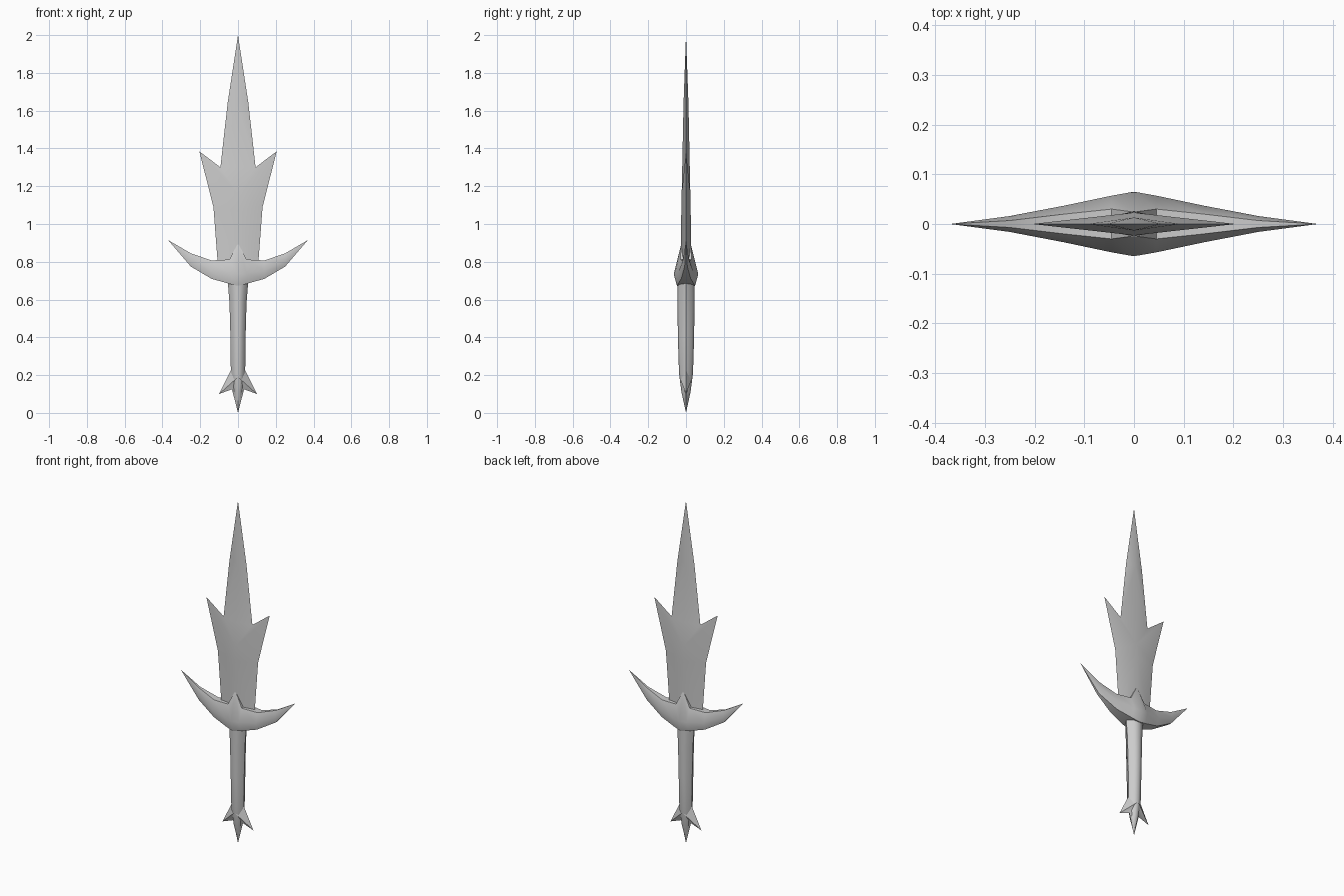
import bpy, bmesh, math

cube = bpy.data.objects.get("Cube")
if cube:
    bpy.data.objects.remove(cube, do_unlink=True)

steel = bpy.data.materials.new("grey_steel")
steel.use_nodes = True
GREY = (0.6, 0.6, 0.6, 1)
steel.diffuse_color = GREY
steel.node_tree.nodes["Principled BSDF"].inputs["Base Color"].default_value = GREY


def finish(name, bm, angle):
    """Weld the mesh, add it to the scene and shade it."""
    bmesh.ops.remove_doubles(bm, verts=bm.verts[:], dist=0.0004)
    bmesh.ops.recalc_face_normals(bm, faces=bm.faces[:])
    mesh = bpy.data.meshes.new(name)
    bm.to_mesh(mesh)
    bm.free()
    mesh.materials.append(steel)
    obj = bpy.data.objects.new(name, mesh)
    bpy.context.collection.objects.link(obj)
    bpy.ops.object.select_all(action="DESELECT")
    obj.select_set(True)
    bpy.context.view_layer.objects.active = obj
    bpy.ops.object.shade_smooth_by_angle(angle=math.radians(angle))
    return obj


def loft(name, rings, angle):
    """Skin a closed body over rings of equal point count."""
    bm = bmesh.new()
    rows = [[bm.verts.new(p) for p in ring] for ring in rings]
    for a, b in zip(rows, rows[1:]):
        for i in range(len(a)):
            j = (i + 1) % len(a)
            bm.faces.new((a[i], a[j], b[j], b[i]))
    bm.faces.new(rows[0])
    bm.faces.new(rows[-1])
    return finish(name, bm, angle)


def ridged_plate(name, stations, angle):
    """Diamond-section plate; station = edge x, edge z, ridge z, ridge y."""
    bm = bmesh.new()
    for sx in (-1, 1):
        for sy in (-1, 1):
            edge = [bm.verts.new((sx * x, 0, z)) for x, z, _, _ in stations]
            ridge = [bm.verts.new((0, sy * y, rz)) for _, _, rz, y in stations]
            for i in range(len(stations) - 1):
                # the last station is the point
                if i == len(stations) - 2:
                    bm.faces.new((edge[i], edge[i + 1], ridge[i]))
                else:
                    bm.faces.new((edge[i], edge[i + 1], ridge[i + 1], ridge[i]))
    return finish(name, bm, angle)


# Blade with a barb on each side
ridged_plate("blade", [
    (0.105, 0.76, 0.76, 0.027),
    (0.13, 1.09, 1.07, 0.025),
    (0.205, 1.385, 1.16, 0.023),
    (0.093, 1.30, 1.30, 0.02),
    (0.055, 1.64, 1.64, 0.013),
    (0, 2.0, 2.0, 0),
], 40)

# Curved crossguard with a central spike
# x, top z, top y, ridge z, ridge y, bottom z, bottom y
half = [
    (0, 0.90, 0.024, 0.735, 0.065, 0.673, 0.048),
    (0.045, 0.812, 0.03, 0.74, 0.057, 0.683, 0.042),
    (0.14, 0.807, 0.02, 0.753, 0.037, 0.71, 0.025),
    (0.25, 0.845, 0.007, 0.808, 0.016, 0.775, 0.007),
    (0.37, 0.915, 0, 0.915, 0, 0.915, 0),
]
sections = [(-s[0],) + s[1:] for s in half[:0:-1]] + half
loft("crossguard", [
    [(x, -ty, tz), (x, -my, mz), (x, -by, bz), (x, by, bz), (x, my, mz), (x, ty, tz)]
    for x, tz, ty, mz, my, bz, by in sections], 50)

# Grip, tapering into the pommel point
octagon = [(1, 0), (0.62, 0.75), (0, 1), (-0.62, 0.75),
           (-1, 0), (-0.62, -0.75), (0, -1), (0.62, -0.75)]
grip = [(0.01, 0, 0), (0.11, 0.024, 0.024), (0.21, 0.038, 0.037),
        (0.4, 0.04, 0.043), (0.58, 0.045, 0.045), (0.72, 0.056, 0.045)]
loft("grip", [[(u * w, v * d, z) for u, v in octagon] for z, w, d in grip], 50)

# Flared pommel fins
ridged_plate("pommel_fins", [
    (0.038, 0.225, 0.225, 0.036),
    (0.1, 0.10, 0.19, 0.034),
    (0.032, 0.125, 0.11, 0.024),
    (0, 0, 0, 0),
], 40)
